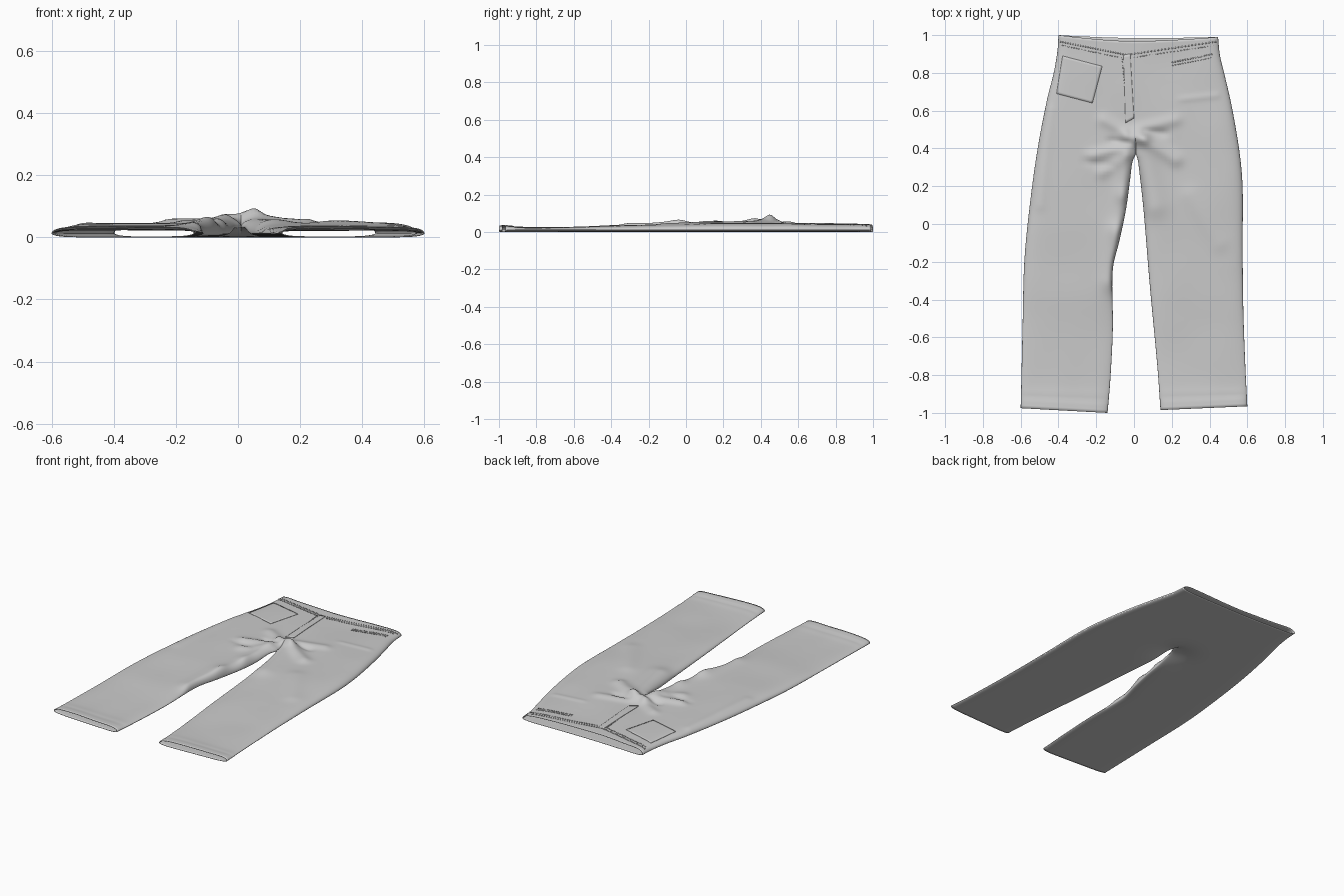
import bpy, bmesh, math
from mathutils import Vector, noise

if "Cube" in bpy.data.objects:
    bpy.data.objects.remove(bpy.data.objects["Cube"])

CROTCH = 0.37
# Outline control points: (y, x)
OUT = {-1: [(-1, -.60), (-.55, -.59), (-.19, -.58), (.13, -.548), (.40, -.51),
            (.66, -.46), (.80, -.425), (.92, -.405), (1, -.40)],
       1: [(-1, .60), (-.5, .58), (-.13, .575), (.19, .575), (.37, .56),
           (.61, .52), (.79, .48), (.9, .455), (1, .445)]}
INN = {-1: [(-1, -.14), (-.82, -.125), (-.55, -.112), (-.24, -.112), (-.08, -.075),
            (.08, -.042), (.24, -.02), (.33, -.008), (CROTCH, .01)],
       1: [(-1, .14), (-.77, .125), (-.34, .085), (.08, .05), (.28, .028), (.34, .02),
           (CROTCH, .01)]}
# Cloth folds: x0, y0, x1, y1, width, height
FOLDS = [(-.04, .46, .05, .45, .035, .026), (.05, .45, .22, .34, .035, .016),
         (.02, .50, .22, .55, .03, .010), (-.03, .41, -.22, .36, .03, .014),
         (-.05, .49, -.16, .55, .03, .010), (-.04, .36, -.17, .27, .03, .010),
         (.05, .38, .10, .10, .07, .018), (-.04, .36, -.05, .15, .04, .018),
         (-.10, -.30, -.07, -.05, .06, .034), (-.07, -.05, -.05, .15, .05, .014),
         (.25, .66, .44, .68, .015, .004), (.30, .15, .45, -.10, .05, .007),
         (-.45, .60, -.50, .10, .03, .005), (-.03, .43, -.12, .44, .018, -.010),
         (.06, .49, .16, .48, .02, -.010), (-.12, .31, -.25, .33, .02, -.006)]
BASE = [(-1, .036), (-.95, .033), (-.85, .026), (-.6, .027), (-.35, .035),
        (0, .043), (.3, .046), (.6, .045), (.9, .041), (1, .042)]


def curve(pts, t):
    """Smooth interpolation through (t, value) points."""
    n = len(pts)
    i = 0
    while i < n - 2 and t > pts[i + 1][0]:
        i += 1

    def slope(k):
        a, b = pts[max(k - 1, 0)], pts[min(k + 1, n - 1)]
        return (b[1] - a[1]) / (b[0] - a[0])
    (t0, v0), (t1, v1) = pts[i], pts[i + 1]
    h = t1 - t0
    s = min(max((t - t0) / h, 0), 1)
    return ((2*s**3 - 3*s*s + 1) * v0 + (s**3 - 2*s*s + s) * h * slope(i)
            + (3*s*s - 2*s**3) * v1 + (s**3 - s*s) * h * slope(i + 1))


def smooth(a, b, t):
    t = min(max((t - a) / (b - a), 0), 1)
    return t * t * (3 - 2 * t)


def inner(y, side):
    if y >= CROTCH:
        return .01 - .03 * smooth(CROTCH, 1, y)
    return curve(INN[side], y)


def loft(x, y):
    """Height of the loose upper cloth."""
    z = curve(BASE, y) + .004 * noise.noise(Vector((x * 5, y * 4, 2.3)))
    for x0, y0, x1, y1, w, h in FOLDS:
        dx, dy = x1 - x0, y1 - y0
        t = min(max(((x - x0) * dx + (y - y0) * dy) / (dx * dx + dy * dy), 0), 1)
        d2 = (x - x0 - t * dx) ** 2 + (y - y0 - t * dy) ** 2
        z += h * math.exp(-d2 / (w * w))
    return z - .003 * math.exp(-((y + .93) / .012) ** 2)


def height(x, y, side, front):
    """Front or back sheet height, pinched together at the edges."""
    a, b = inner(y, side), OUT[side]
    b = curve(b, y)
    u = min(max((x - a) / (b - a), 0), 1)
    near = math.exp(-(x * x + (y - .36) ** 2) / .012)
    edge = .013 + .022 * near
    p = math.sqrt(max(0, 1 - abs(2 * u - 1) ** 7))
    if u < .5:
        p += (1 - p) * smooth(CROTCH, .47, y)
    target = loft(x, y) if front else .024 * near
    return edge + (target - edge) * p


def top_z(x, y):
    return height(x, y, -1 if x < inner(y, -1) else 1, True)


def finish(bm, name, thick, offset):
    bmesh.ops.remove_doubles(bm, verts=bm.verts, dist=1e-5)
    bmesh.ops.recalc_face_normals(bm, faces=bm.faces)
    me = bpy.data.meshes.new(name)
    bm.to_mesh(me)
    bm.free()
    for p in me.polygons:
        p.use_smooth = True
    ob = bpy.data.objects.new(name, me)
    bpy.context.collection.objects.link(ob)
    if thick:
        m = ob.modifiers.new("cloth", 'SOLIDIFY')
        m.thickness, m.offset = thick, offset
    return ob


def add_grid(bm, nu, nv, f):
    g = [[bm.verts.new(f(i, j)) for i in range(nu + 1)] for j in range(nv + 1)]
    for j in range(nv):
        for i in range(nu):
            bm.faces.new((g[j][i], g[j][i+1], g[j+1][i+1], g[j+1][i]))


# Trousers: front and back sheets of both halves, welded at seams
LOW, HIGH, NU = 84, 50, 40
ROWS = [-1 + (CROTCH + 1) * k / LOW for k in range(LOW)]
ROWS += [CROTCH + (1 - CROTCH) * k / HIGH for k in range(HIGH + 1)]
bm = bmesh.new()
for side in (-1, 1):
    for front in (True, False):
        def point(i, j):
            v = ROWS[j]
            u = .5 - .5 * math.cos(math.pi * i / NU)
            a, b = inner(v, side), curve(OUT[side], v)
            x = a + (b - a) * u
            # dipped waist edge and slanted hems
            dip = (.032 if front else .015) * (1 - u ** 1.5) + (.01 * u if side > 0 else 0)
            y = v - dip * smooth(.7, 1, v)
            rise = (.025 * u if side < 0 else .015 + .02 * u)
            y += rise * smooth(-.8, -1, v)
            return (x, y, height(x, v, side, front))
        add_grid(bm, NU, len(ROWS) - 1, point)
finish(bm, "trousers", .003, -1)


def patch(bm, c, nx, ny, lift):
    """Four-cornered patch draped on the front."""
    c = [Vector(p) for p in c]

    def f(i, j):
        p = c[0].lerp(c[1], i / nx).lerp(c[3].lerp(c[2], i / nx), j / ny)
        return (p.x, p.y, top_z(p.x, p.y) + lift)
    add_grid(bm, nx, ny, f)


def seam(bm, p, q, width, dashes=0, lift=.001):
    """Raised seam line, solid or stitched."""
    p, q = Vector(p), Vector(q)
    d = (q - p).normalized()
    n = Vector((-d.y, d.x)) * width / 2
    for k in range(max(dashes, 1)):
        s = p.lerp(q, k / dashes) if dashes else p
        e = p.lerp(q, (k + .55) / dashes) if dashes else q
        patch(bm, (s - n, e - n, e + n, s + n), 2 if dashes else 24, 1, lift)


# Patch pocket on the left
bm = bmesh.new()
patch(bm, ((-.41, .69), (-.22, .64), (-.168, .835), (-.378, .89)), 16, 16, .001)
finish(bm, "front_pocket", .0025, 0)

# Fly flap
bm = bmesh.new()
patch(bm, ((-.045, .535), (0, .56), (-.02, .90), (-.055, .895)), 6, 24, .0015)
finish(bm, "fly_flap", .003, 0)

# Waistband seams meeting in a V above the fly
bm = bmesh.new()
seam(bm, (-.39, .965), (-.04, .895), .006)
seam(bm, (-.04, .895), (.435, .965), .006)
finish(bm, "waistband_seam", .002, 0)

# Stitching beside the waistband, fly and right pocket opening
bm = bmesh.new()
seam(bm, (-.38, .945), (-.06, .878), .004, 22)
seam(bm, (.0, .882), (.43, .945), .004, 28)
seam(bm, (-.062, .88), (-.035, .53), .004, 22)
seam(bm, (.20, .855), (.42, .90), .007, 16)
seam(bm, (.20, .838), (.42, .882), .004, 16)
finish(bm, "stitching", .002, 0)
